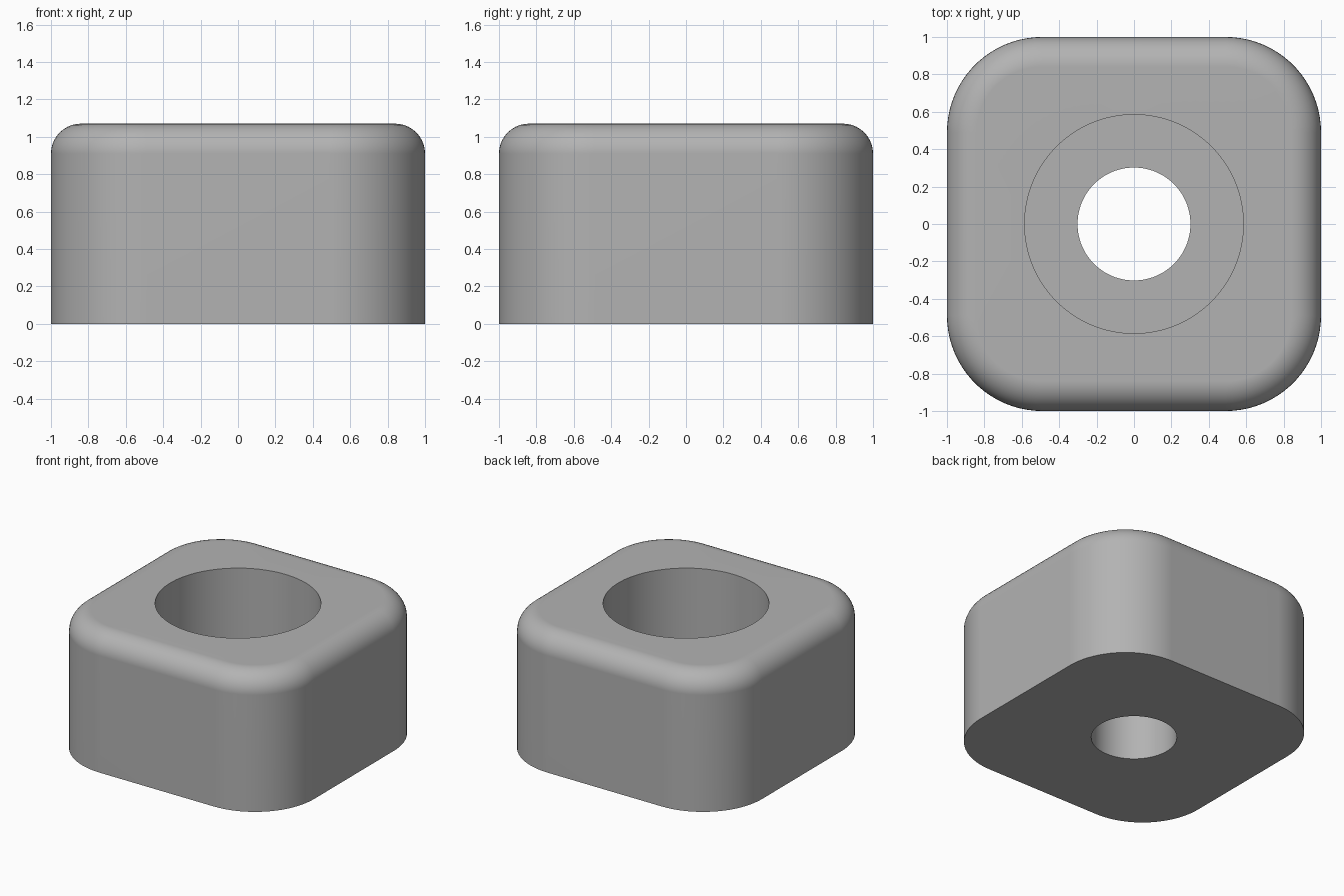
import bpy, bmesh
from math import sin, cos, pi, radians

if "Cube" in bpy.data.objects:
    bpy.data.objects.remove(bpy.data.objects["Cube"], do_unlink=True)

HALF, HEIGHT = 1.0, 1.07
CORNER, FILLET = 0.51, 0.16
BORE, HOLE, FLOOR = 0.585, 0.302, 0.42
STEPS = 20                      # points per rounded corner
COUNT = 4 * STEPS


def outline(inset, z):
    """Rounded square, shrunk by inset."""
    points = []
    for k in range(4):
        cx = (HALF - CORNER) * (1 if k in (0, 3) else -1)
        cy = (HALF - CORNER) * (1 if k < 2 else -1)
        for j in range(STEPS):
            a = pi / 2 * (k + j / (STEPS - 1))
            r = CORNER - inset
            points.append((cx + r * cos(a), cy + r * sin(a), z))
    return points


def circle(r, z):
    return [(r * cos(a), r * sin(a), z)
            for a in ((i + 0.5) * 2 * pi / COUNT for i in range(COUNT))]


# Rings run from the lower hole edge, around the outside, and down the bore
rings = [circle(HOLE, 0), outline(0, 0)]
for i in range(11):
    a = pi / 2 * i / 10
    rings.append(outline(FILLET * (1 - cos(a)), HEIGHT - FILLET * (1 - sin(a))))
rings += [circle(BORE, HEIGHT), circle(BORE, FLOOR), circle(HOLE, FLOOR)]

bm = bmesh.new()
loops = [[bm.verts.new(p) for p in ring] for ring in rings]
for lower, upper in zip(loops, loops[1:] + loops[:1]):
    for i in range(COUNT):
        n = (i + 1) % COUNT
        bm.faces.new((lower[i], lower[n], upper[n], upper[i]))
bmesh.ops.recalc_face_normals(bm, faces=bm.faces)
mesh = bpy.data.meshes.new("foot_block")
bm.to_mesh(mesh)
bm.free()

# Plain grey finish
grey = bpy.data.materials.new("plain_grey")
grey.use_nodes = True
colour = (0.45, 0.45, 0.45, 1)
grey.diffuse_color = colour
grey.node_tree.nodes["Principled BSDF"].inputs["Base Color"].default_value = colour
mesh.materials.append(grey)

block = bpy.data.objects.new("foot_block", mesh)
bpy.context.collection.objects.link(block)
bpy.ops.object.select_all(action='DESELECT')
block.select_set(True)
bpy.context.view_layer.objects.active = block
bpy.ops.object.shade_smooth_by_angle(angle=radians(35))

# Keep the flat faces evenly shaded next to the fillet
normals = block.modifiers.new("flat_face_normals", 'WEIGHTED_NORMAL')
normals.keep_sharp = True
